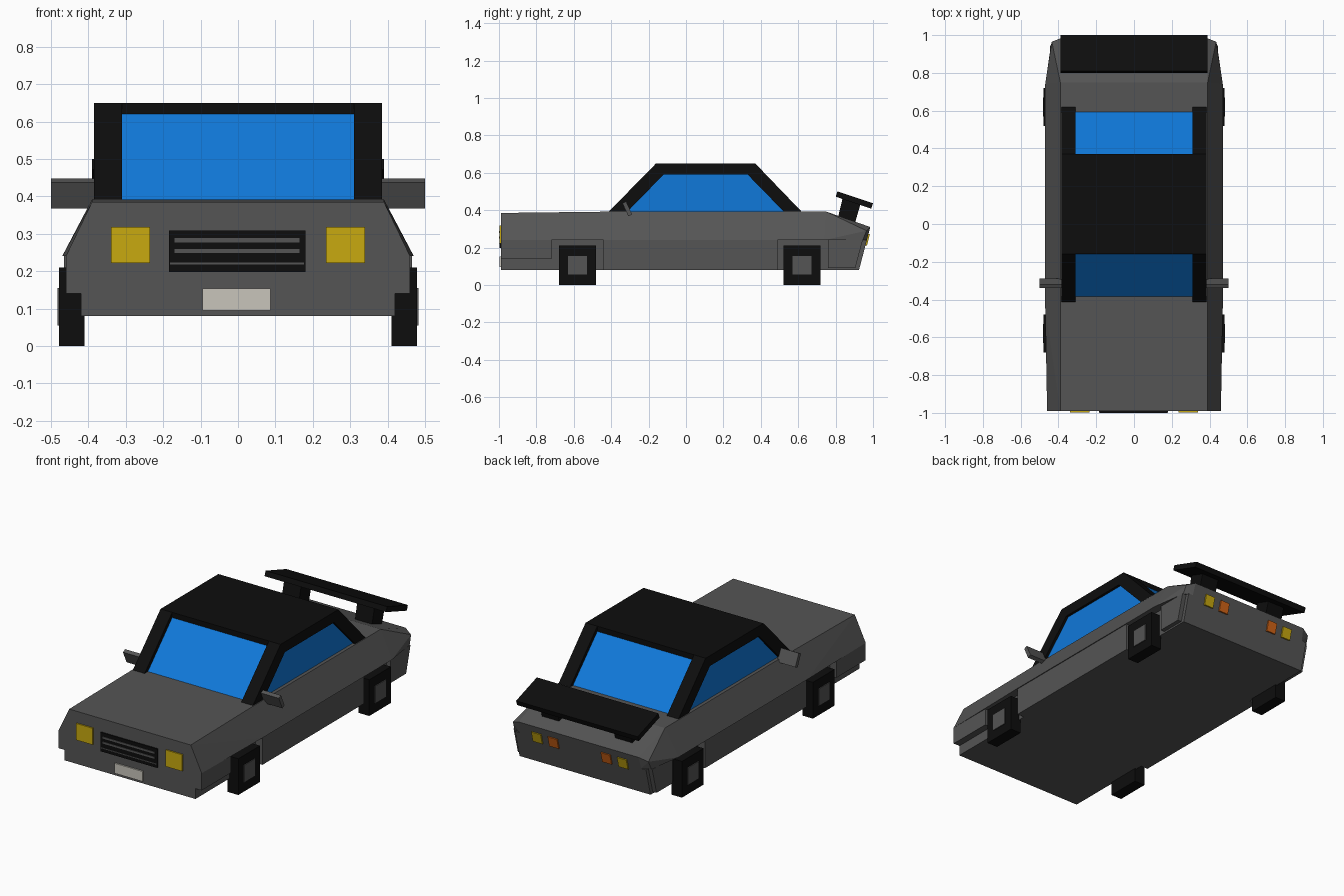
import bpy, bmesh

if "Cube" in bpy.data.objects:
    bpy.data.objects.remove(bpy.data.objects["Cube"])


def material(name, r, g, b):
    m = bpy.data.materials.new(name)
    m.diffuse_color = (r, g, b, 1)
    m.use_nodes = True
    m.node_tree.nodes["Principled BSDF"].inputs["Base Color"].default_value = m.diffuse_color
    return m


GREY = material("body grey", 0.09, 0.09, 0.09)
BLACK = material("trim black", 0.004, 0.004, 0.004)
BLUE = material("glass blue", 0.005, 0.19, 0.70)
YELLOW = material("lamp yellow", 0.58, 0.40, 0.005)
ORANGE = material("lamp orange", 0.65, 0.13, 0.008)
WHITE = material("plate white", 0.58, 0.56, 0.50)


def finish(name, bm, mat):
    bmesh.ops.recalc_face_normals(bm, faces=bm.faces)
    me = bpy.data.meshes.new(name)
    bm.to_mesh(me)
    bm.free()
    me.materials.append(mat)
    ob = bpy.data.objects.new(name, me)
    bpy.context.collection.objects.link(ob)
    return ob


def prism(name, profile, x0, x1, mat, mirror=False):
    """Extrude a (y, z) profile along x, optionally on both sides."""
    bm = bmesh.new()
    for s in ((1, -1) if mirror else (1,)):
        a = [bm.verts.new((s * x0, y, z)) for y, z in profile]
        b = [bm.verts.new((s * x1, y, z)) for y, z in profile]
        bm.faces.new(a)
        bm.faces.new(b)
        n = len(a)
        for i in range(n):
            j = (i + 1) % n
            bm.faces.new((a[i], a[j], b[j], b[i]))
    return finish(name, bm, mat)


def box(name, x0, x1, y0, y1, z0, z1, mat, mirror=False):
    return prism(name, [(y0, z0), (y1, z0), (y1, z1), (y0, z1)], x0, x1, mat, mirror)


def hull(name, points, mat):
    """Convex solid from points given on the +x half."""
    bm = bmesh.new()
    for x, y, z in points:
        bm.verts.new((x, y, z))
        bm.verts.new((-x, y, z))
    bmesh.ops.convex_hull(bm, input=bm.verts)
    bmesh.ops.dissolve_limit(bm, angle_limit=0.01, verts=bm.verts, edges=bm.edges)
    return finish(name, bm, mat)


# Upper body: sloped shoulders, dropping deck and chamfered tail
BELT = 0.24
hull("upper_body", [
    (0.46, -0.99, BELT), (0.39, -0.99, 0.385),
    (0.47, -0.44, BELT), (0.39, -0.42, 0.392),
    (0.47, 0.74, BELT), (0.39, 0.75, 0.392),
    (0.44, 0.945, BELT), (0.39, 0.967, BELT),
    (0.435, 0.965, 0.29), (0.385, 0.985, 0.31)], GREY)

# Lower body: narrow core with wider side panels between the wheel recesses
prism("lower_body", [(-0.99, 0.08), (0.925, 0.08), (0.967, BELT), (-0.99, BELT)],
      -0.42, 0.42, GREY)
box("front_side_panel", 0.42, 0.46, -0.99, -0.72, 0.14, BELT, GREY, True)
box("sill", 0.42, 0.465, -0.44, 0.49, 0.08, BELT, GREY, True)
prism("rear_side_panel", [(0.76, 0.09), (0.905, 0.09), (0.945, BELT), (0.76, BELT)],
      0.42, 0.445, GREY, True)

# Wheels with square hubs
for end, y in (("front", -0.58), ("rear", 0.62)):
    box(end + "_wheels", 0.41, 0.478, y - 0.1, y + 0.1, 0, 0.21, BLACK, True)
    box(end + "_hubs", 0.47, 0.483, y - 0.05, y + 0.05, 0.055, 0.155, GREY, True)

# Cabin: glass core, side frames and roof
prism("cabin_glass", [(-0.39, 0.385), (-0.155, 0.625), (0.365, 0.625), (0.60, 0.385)],
      -0.37, 0.37, BLUE)
outer = [(-0.42, 0.385), (-0.16, 0.65), (0.37, 0.65), (0.625, 0.385)]
inner = [(-0.32, 0.385), (-0.12, 0.59), (0.33, 0.59), (0.53, 0.385)]
for i, part in enumerate(("front_pillars", "roof_rails", "rear_pillars")):
    prism(part, [outer[i], outer[i + 1], inner[i + 1], inner[i]],
          0.31, 0.385, BLACK, True)
box("roof", -0.31, 0.31, -0.16, 0.37, 0.615, 0.65, BLACK)

# Door mirrors
prism("door_mirrors", [(-0.34, 0.437), (-0.32, 0.447), (-0.288, 0.377), (-0.308, 0.367)],
      0.38, 0.50, GREY, True)

# Rear wing on two posts
prism("wing_blade", [(0.81, 0.50), (1.0, 0.437), (0.99, 0.408), (0.80, 0.472)],
      -0.39, 0.39, BLACK)
prism("wing_posts", [(0.84, 0.475), (0.935, 0.44), (0.90, 0.32), (0.81, 0.35)],
      0.18, 0.29, BLACK, True)

# Nose details
box("headlights", 0.235, 0.34, -0.998, -0.985, 0.222, 0.318, YELLOW, True)
box("grille", -0.185, 0.18, -0.997, -0.985, 0.198, 0.308, BLACK)
for i, (z0, z1, w) in enumerate(((0.277, 0.288, 0.17), (0.248, 0.259, 0.17),
                                 (0.218, 0.223, 0.182))):
    box("grille_slat_%d" % i, -w, w - 0.005, -1.0, -0.99, z0, z1, GREY)
box("front_plate", -0.095, 0.087, -0.998, -0.985, 0.095, 0.153, WHITE)


# Tail lamps lying on the sloped rear face
def tail_lamp(name, x, mat):
    back = lambda z: 0.925 + 0.262 * (z - 0.08)
    z0, z1 = 0.212, 0.272
    prism(name, [(back(z0) - 0.01, z0), (back(z0) + 0.008, z0),
                 (back(z1) + 0.008, z1), (back(z1) - 0.01, z1)],
          x - 0.03, x + 0.03, mat, True)


tail_lamp("outer_tail_lamps", 0.275, YELLOW)
tail_lamp("inner_tail_lamps", 0.17, ORANGE)
